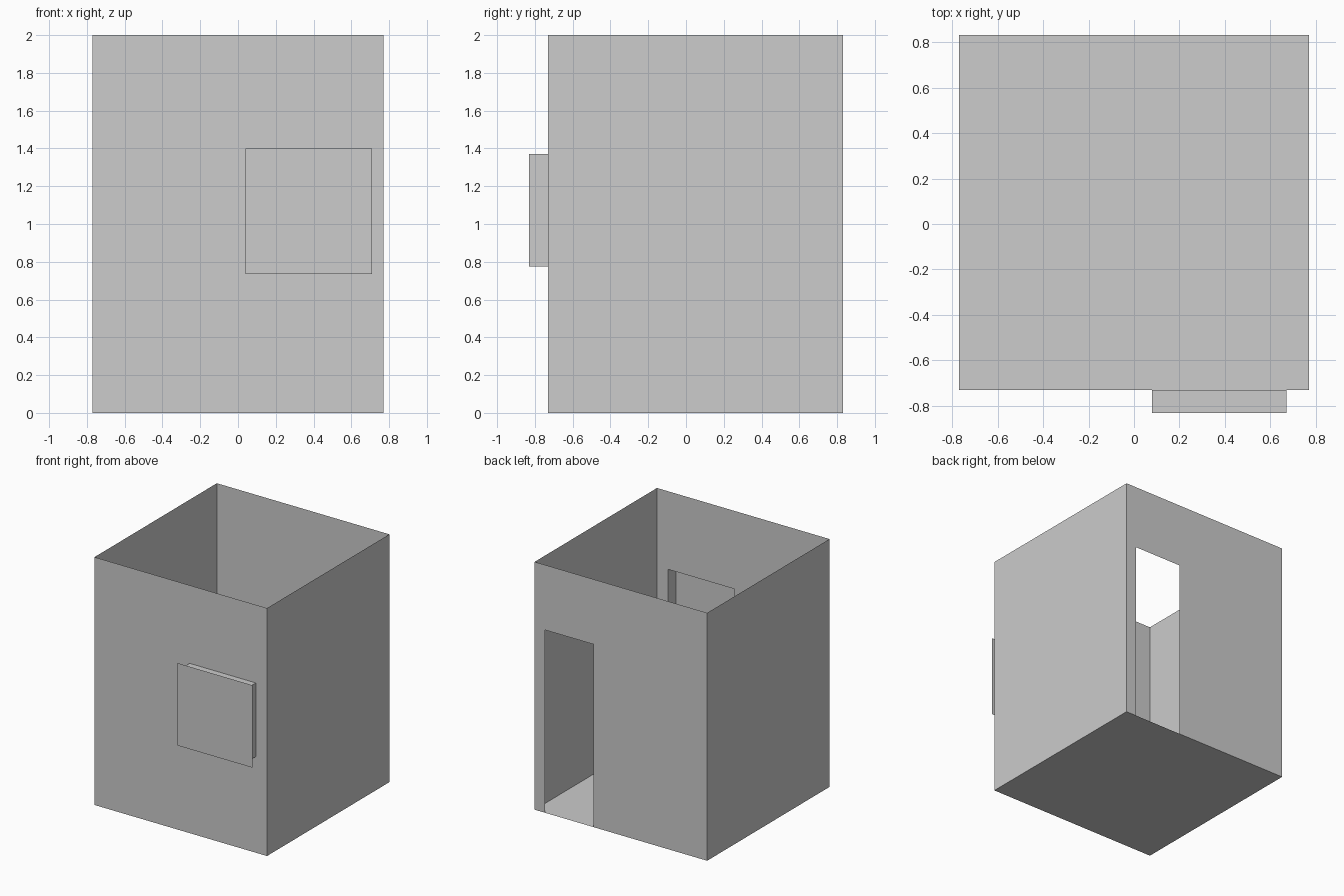
import bpy

cube = bpy.data.objects.get("Cube")
if cube:
    bpy.data.objects.remove(cube, do_unlink=True)

grey = bpy.data.materials.new("light_grey")
grey.use_nodes = True
colour = (0.604, 0.604, 0.604, 1)
grey.diffuse_color = colour
grey.node_tree.nodes["Principled BSDF"].inputs["Base Color"].default_value = colour

# Room extents
W, FRONT, BACK, H = 0.77, -0.73, 0.83, 2.0
OUT = -0.83  # outer end of the window recess


def add(name, verts, faces):
    mesh = bpy.data.meshes.new(name)
    mesh.from_pydata(verts, [], faces)
    mesh.materials.append(grey)
    obj = bpy.data.objects.new(name, mesh)
    bpy.context.collection.objects.link(obj)
    return obj


def rect(x0, x1, z0, z1, y):
    """Upright rectangle, counter-clockwise as seen from the front."""
    return [(x0, y, z0), (x1, y, z0), (x1, y, z1), (x0, y, z1)]


def bridge():
    """Four faces joining two loops of four points."""
    return [(i, (i + 1) % 4, (i + 1) % 4 + 4, i + 4) for i in range(4)]


# Thin floor sheet
add("floor", [(-W, FRONT, 0), (-W, BACK, 0), (W, BACK, 0), (W, FRONT, 0)], [(0, 1, 2, 3)])

# Side walls
for name, s in (("left_wall", 1), ("right_wall", -1)):
    pts = [(s * W, FRONT, 0), (s * W, BACK, 0), (s * W, BACK, H), (s * W, FRONT, H)]
    add(name, pts[::s], [(0, 1, 2, 3)])

# Front wall with window opening
opening = (0.08, 0.67, 0.775, 1.37)
hole = rect(*opening, FRONT)
add("front_wall", rect(-W, W, 0, H, FRONT) + hole, bridge())

# Window recess standing out from the wall, closed by a larger pane
add("window_recess", hole + rect(*opening, OUT), bridge())
add("window_pane", rect(0.04, 0.71, 0.735, 1.40, OUT), [(0, 1, 2, 3)])

# Back wall with doorway down to the floor
D0, D1, DH = 0.245, 0.677, 1.475
outline = [(W, 0), (D1, 0), (D1, DH), (D0, DH), (D0, 0), (-W, 0), (-W, H), (D0, H), (D1, H), (W, H)]
add("back_wall", [(x, BACK, z) for x, z in outline],
    [(0, 1, 2, 8, 9), (2, 3, 7, 8), (3, 4, 5, 6, 7)])
